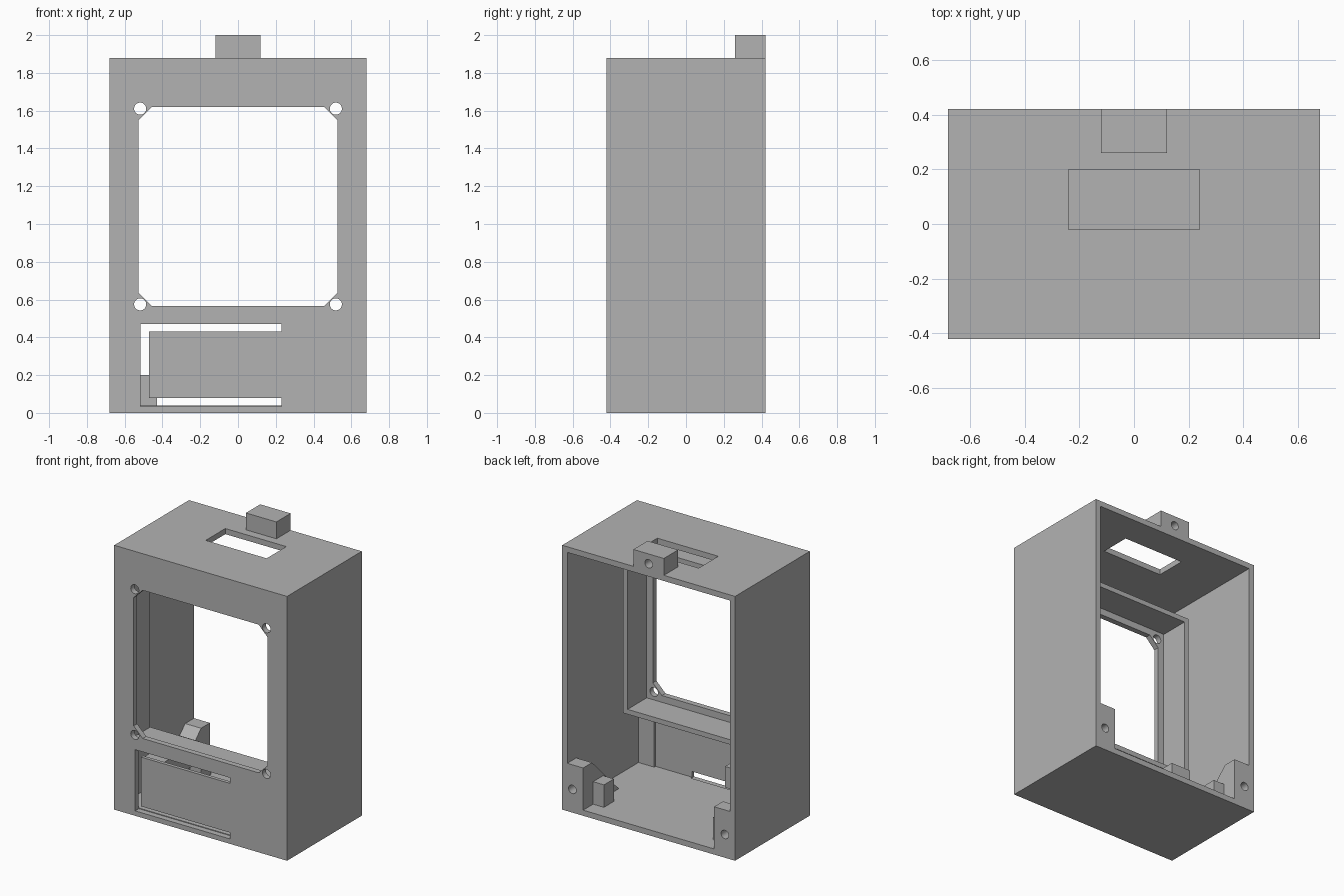
import bpy, bmesh, math
from mathutils import Matrix, Vector

cube = bpy.data.objects.get("Cube")
if cube:
    bpy.data.objects.remove(cube, do_unlink=True)

grey = bpy.data.materials.new("plain grey plastic")
grey.use_nodes = True
COLOUR = (0.45, 0.45, 0.45, 1)
grey.diffuse_color = COLOUR
grey.node_tree.nodes["Principled BSDF"].inputs["Base Color"].default_value = COLOUR


def finish(name, bm):
    bmesh.ops.recalc_face_normals(bm, faces=bm.faces)
    mesh = bpy.data.meshes.new(name)
    bm.to_mesh(mesh)
    bm.free()
    mesh.materials.append(grey)
    ob = bpy.data.objects.new(name, mesh)
    bpy.context.scene.collection.objects.link(ob)
    return ob


def prism(name, points, direction):
    """Extrude a closed outline of 3D points along a direction."""
    bm = bmesh.new()
    face = bm.faces.new([bm.verts.new(p) for p in points])
    ext = bmesh.ops.extrude_face_region(bm, geom=[face], use_keep_orig=True)
    moved = [v for v in ext["geom"] if isinstance(v, bmesh.types.BMVert)]
    bmesh.ops.translate(bm, verts=moved, vec=Vector(direction))
    return finish(name, bm)


def box(name, x, y, z):
    outline = [(x[0], y[0], z[0]), (x[1], y[0], z[0]), (x[1], y[1], z[0]), (x[0], y[1], z[0])]
    return prism(name, outline, (0, 0, z[1] - z[0]))


def front_prism(name, xz, y0, y1):
    return prism(name, [(x, y0, z) for x, z in xz], (0, y1 - y0, 0))


def bore(x, z, y0, y1, radius=0.032):
    """Round cutter running front to back."""
    bm = bmesh.new()
    bmesh.ops.create_cone(
        bm, cap_ends=True, segments=32, radius1=radius, radius2=radius, depth=y1 - y0,
        matrix=Matrix.Translation((x, (y0 + y1) / 2, z)) @ Matrix.Rotation(math.pi / 2, 4, "X"))
    return finish("bore", bm)


def cut(target, *cutters):
    """Subtract the cutters, bake the result and remove them."""
    for c in cutters:
        c.hide_render = True
        mod = target.modifiers.new("cut", "BOOLEAN")
        mod.operation, mod.solver, mod.object = "DIFFERENCE", "EXACT", c
    bpy.context.view_layer.update()
    graph = bpy.context.evaluated_depsgraph_get()
    baked = bpy.data.meshes.new_from_object(target.evaluated_get(graph))
    target.modifiers.clear()
    target.data = baked
    for c in cutters:
        bpy.data.objects.remove(c, do_unlink=True)


W, D, H, T = 0.68, 0.42, 1.88, 0.04      # half width, half depth, height, wall
IN = W - T
FAN_Z = 1.0925                           # centre of the window

# Open-backed shell, with a thinner wall around the flexible button
shell = box("shell", (-W, W), (-D, D), (0, H))
cut(shell, box("cavity", (-IN, IN), (T - D, 1), (T, H - T)))
cut(shell, box("thin_area", (-0.516, 0.516), (-0.395, -0.2), (T, 0.5)))

# Square window with clipped corners
e, c = 0.527, 0.456
window = [(-c, -e), (c, -e), (e, -c), (e, c), (c, e), (-c, e), (-e, c), (-e, -c)]
cut(shell, front_prism("window", [(x, z + FAN_Z) for x, z in window], -0.5, -0.3))

# C-shaped slot that frees the button on three sides
slot = [(0.23, 0.035), (0.23, 0.08), (-0.47, 0.08), (-0.47, 0.43),
        (0.23, 0.43), (0.23, 0.47), (-0.515, 0.47), (-0.515, 0.035)]
cut(shell, front_prism("slot", slot, -0.5, -0.379))

# Top vent and the four window screw holes
cut(shell, box("vent", (-0.24, 0.24), (-0.02, 0.2), (1.7, 2)),
    *[bore(sx * 0.518, FAN_Z + sz * 0.518, -0.5, -0.3) for sx in (-1, 1) for sz in (-1, 1)])

# Square frame standing behind the window
fo, fi = 0.61, 0.575
frame = box("window_frame", (-fo, fo), (T - D, -0.165), (FAN_Z - fo, FAN_Z + fo))
cut(frame, box("frame_hole", (-fi, fi), (-1, 1), (FAN_Z - fi, FAN_Z + fi)))

# Pusher bar on the back of the button
box("button_pusher", (-0.47, -0.316), (-0.395, 0.013), (0.268, 0.418))

# Mounting posts with sloped feet, and a small block beside each
side = [(D, T), (D, 0.34), (0.32, 0.34), (0.02, T)]
for s, label in ((1, "left"), (-1, "right")):
    post = prism(label + "_mounting_post", [(s * 0.515, y, z) for y, z in side],
                 (s * (IN - 0.515), 0, 0))
    cut(post, bore(s * 0.6, 0.165, 0.3, 0.5, 0.03))
    box(label + "_stop_block", sorted((s * 0.43, s * 0.515)), (0.196, 0.308), (T, 0.2))

# Screw tab on top
tab = box("top_tab", (-0.12, 0.12), (0.26, D), (H, 2))
cut(tab, bore(0, 1.93, 0.32, 0.5, 0.03))
